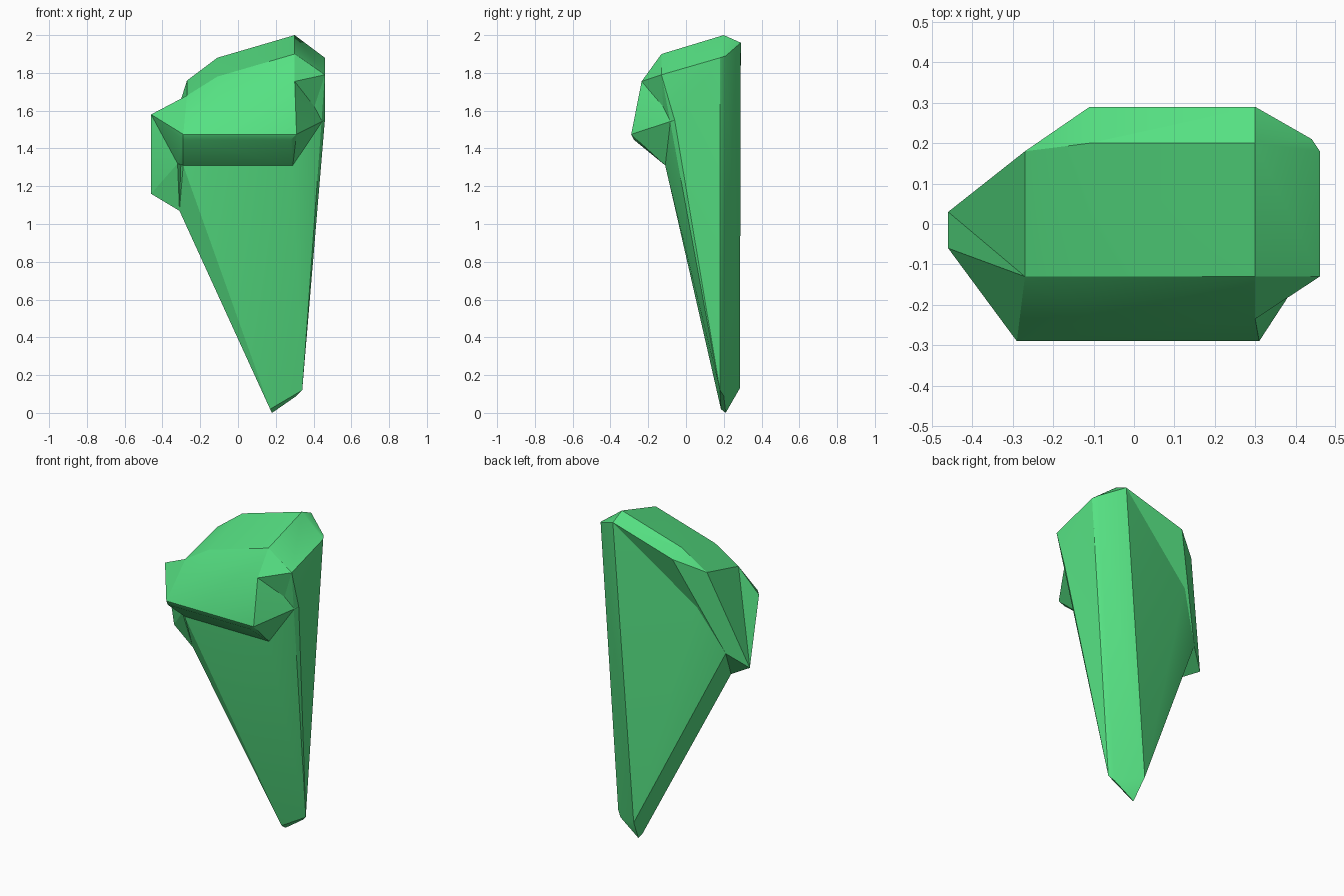
import bpy
import bmesh
import math

default_cube = bpy.data.objects.get("Cube")
if default_cube:
    bpy.data.objects.remove(default_cube, do_unlink=True)


def make_material(name, colour):
    material = bpy.data.materials.new(name)
    material.use_nodes = True
    material.diffuse_color = colour
    shader = material.node_tree.nodes["Principled BSDF"]
    shader.inputs["Base Color"].default_value = colour
    return material


emerald_green = make_material("emerald green", (0.092, 0.75, 0.225, 1))


def faceted_block(name, *outlines):
    """Wrap a tight faceted skin round the corner outlines of a part."""
    bm = bmesh.new()
    for outline in outlines:
        for corner in outline:
            bm.verts.new(corner)
    result = bmesh.ops.convex_hull(bm, input=bm.verts[:])
    unused = [item for item in result["geom_interior"] + result["geom_unused"]
              if isinstance(item, bmesh.types.BMVert)]
    bmesh.ops.delete(bm, geom=list(set(unused)), context="VERTS")
    bmesh.ops.dissolve_limit(bm, angle_limit=math.radians(1),
                             verts=bm.verts[:], edges=bm.edges[:])
    bmesh.ops.recalc_face_normals(bm, faces=bm.faces[:])
    mesh = bpy.data.meshes.new(name)
    bm.to_mesh(mesh)
    bm.free()
    mesh.materials.append(emerald_green)
    block = bpy.data.objects.new(name, mesh)
    bpy.context.collection.objects.link(block)
    # Soften shallow facets, keep the strong creases
    bpy.ops.object.select_all(action="DESELECT")
    block.select_set(True)
    bpy.context.view_layer.objects.active = block
    bpy.ops.object.shade_smooth_by_angle(angle=math.radians(25))
    return block


# Corners shared between neighbouring parts
crown_left_back = [(-.27, .18, 1.76)]
crown_left_front = [(-.27, -.13, 1.68)]
crown_right_front = [(.3, -.13, 1.9)]
crown_mid_front = [(-.11, -.13, 1.78)]
crown_ridge = [(.3, .2, 2), (-.11, .2, 1.88)]
back_right_top = [(.3, .29, 1.96)]
back_left_top = [(-.11, .29, 1.84)]
back_left_low = [(-.35, .11, 1.25)]
cheek_top = [(.46, -.13, 1.79)]
cheek_low = [(.46, -.06, 1.55)]
ledge_left = [(-.29, -.11, 1.31)]
ledge_right = [(.29, -.11, 1.31)]
brow_right = [(.3, -.235, 1.755)]
brow_left = [(-.11, -.235, 1.655)]
lip_left = [(-.29, -.29, 1.475), (-.29, -.275, 1.445)]
lip_right = [(.31, -.29, 1.475), (.28, -.275, 1.445)]
left_tip = [(-.46, -.06, 1.58)]
notch = [(-.32, -.09, 1.32)]
waist = [(-.31, 0, 1.07)]
hip = [(-.46, .03, 1.16)]

# Long tapering shard with the sloped crown and the pointed foot
right_rim = [(.46, .18, 1.88), (.44, .21, 1.89)]
foot = [(.34, .18, .12), (.31, .2, .09), (.16, .285, .13),
        (.18, .21, 0), (.17, .185, .02)]
faceted_block("tapered_shard", crown_ridge, crown_left_back, crown_left_front,
              crown_mid_front, crown_right_front, back_right_top,
              back_left_low, right_rim, cheek_top, cheek_low,
              ledge_left, ledge_right, waist, foot)

# Raised crest that fills out the upper back corner
faceted_block("back_crest", crown_ridge, crown_left_back, back_right_top,
              back_left_top, back_left_low)

# Overhanging front block with a narrow bevelled lip
faceted_block("front_overhang", crown_left_front, crown_mid_front,
              crown_right_front, brow_left, brow_right, lip_left, lip_right,
              cheek_low, ledge_left, ledge_right)

# Facets that carry the overhang out to each side
faceted_block("overhang_left_wing", crown_left_front, lip_left, left_tip,
              notch, ledge_left)
faceted_block("overhang_right_cheek", crown_right_front, brow_right,
              cheek_top, cheek_low, ledge_right)

# Side shoulder that swells out to the hip above the waist
faceted_block("side_shoulder", crown_left_back, crown_left_front,
              back_left_top, back_left_low, hip, waist, notch)

# Thin fin joining the hip to the overhang's side tip
faceted_block("side_fin", left_tip, crown_left_front, hip, notch)
